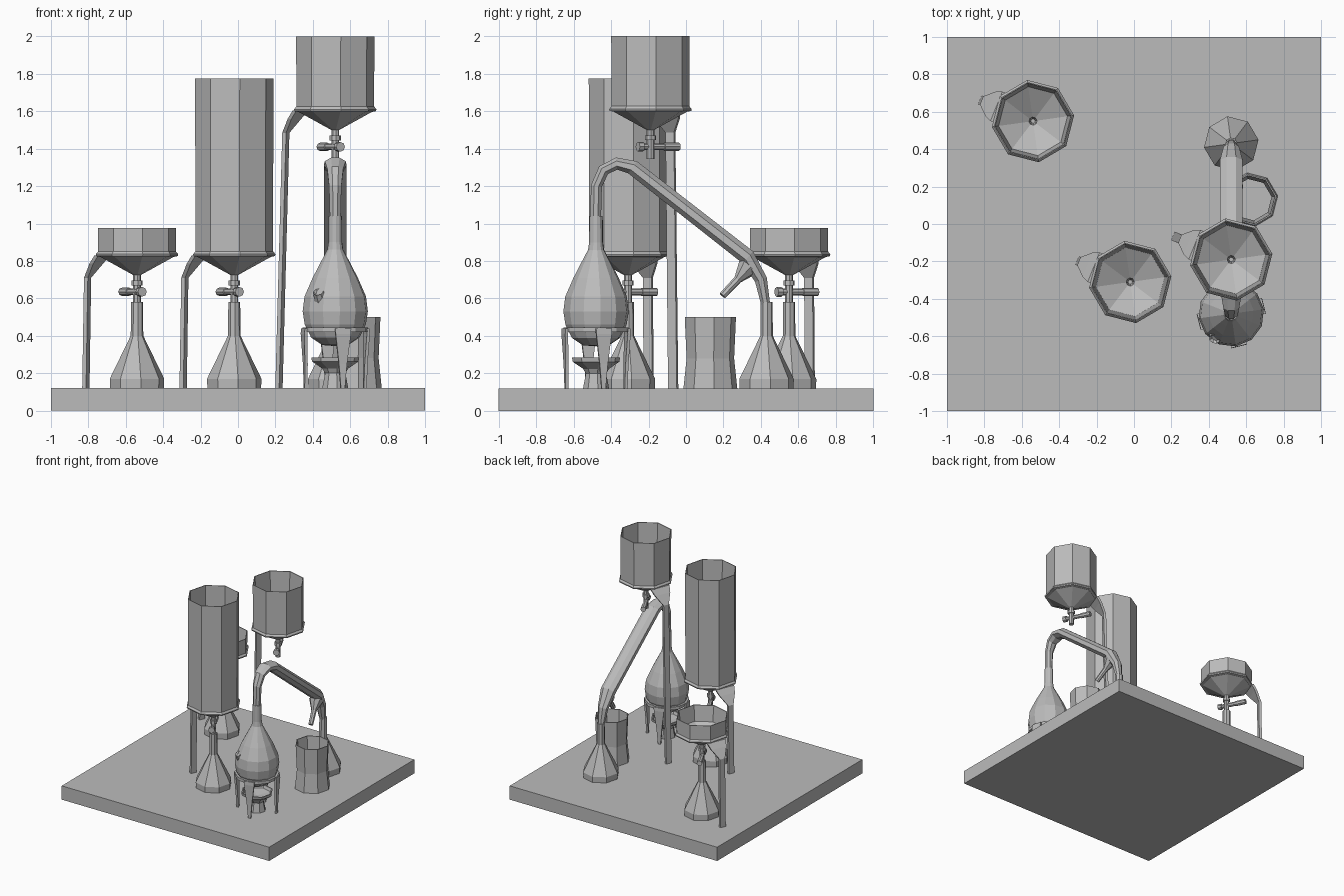
import bpy, bmesh, math
from mathutils import Vector

if "Cube" in bpy.data.objects:
    bpy.data.objects.remove(bpy.data.objects["Cube"])

grey = bpy.data.materials.new("plain_grey")
grey.diffuse_color = (0.5, 0.5, 0.5, 1)
grey.use_nodes = True
grey.node_tree.nodes["Principled BSDF"].inputs["Base Color"].default_value = grey.diffuse_color
ROT = math.radians(8)


def loft(name, rings, loop=False):
    """Skin a list of equal-length point rings; caps the ends unless looped."""
    bm = bmesh.new()
    vs = [[bm.verts.new(p) for p in ring] for ring in rings]
    n = len(vs[0])
    pairs = list(zip(vs, vs[1:])) + ([(vs[-1], vs[0])] if loop else [])
    for a, b in pairs:
        for i in range(n):
            j = (i + 1) % n
            bm.faces.new((a[i], a[j], b[j], b[i]))
    if not loop:
        bm.faces.new(vs[0][::-1])
        bm.faces.new(vs[-1])
    bmesh.ops.remove_doubles(bm, verts=bm.verts, dist=0.0002)
    bmesh.ops.recalc_face_normals(bm, faces=bm.faces)
    me = bpy.data.meshes.new(name)
    bm.to_mesh(me)
    bm.free()
    me.materials.append(grey)
    ob = bpy.data.objects.new(name, me)
    bpy.context.collection.objects.link(ob)
    return ob


def lathe(name, x, y, profile, n=8, rot=ROT, loop=False):
    """Turn (radius, z) points around a vertical axis."""
    return loft(name, [[(x + r * math.cos(rot + math.tau * i / n),
                         y + r * math.sin(rot + math.tau * i / n), z)
                        for i in range(n)] for r, z in profile], loop)


def rod(name, stops, n=8):
    """Straight tapered rod through (point, radius) stops."""
    d = (Vector(stops[-1][0]) - Vector(stops[0][0])).normalized()
    u = d.cross(Vector((0, 0, 1))).normalized()
    w = d.cross(u)
    return loft(name, [[Vector(p) + r * (u * math.cos(math.tau * i / n) + w * math.sin(math.tau * i / n))
                        for i in range(n)] for p, r in stops])


def strip(name, x, y, deg, stops, t):
    """Flat bar facing outward; stops are (distance from axis, z, half width)."""
    a = math.radians(deg)
    out = Vector((math.cos(a), math.sin(a), 0))
    side = Vector((-out.y, out.x, 0))
    rings = []
    for d, z, h in stops:
        c = Vector((x, y, z)) + out * d
        rings.append([c + out * s * t / 2 + side * k * h
                      for s, k in ((-1, -1), (1, -1), (1, 1), (-1, 1))])
    return loft(name, rings)


def flask(name, x, y):
    lathe(name, x, y, [(.145, .12), (.147, .17), (.034, .40), (.032, .58),
                       (.024, .58), (.024, .42), (0, .41)])


def funnel_station(name, x, y, f, top, post_foot):
    # vessel: stem, cone, straight wall, then the inside back down
    lathe(name + "_vessel", x, y, [
        (0, f - .25), (.021, f - .25), (.021, f - .095), (.195, f), (.21, f + .02),
        (.211, top), (.205, top), (.186, f + .02), (.022, f - .075), (.012, f - .12), (0, f - .12)])
    # support ring
    lathe(name + "_ring", x, y, [(.19, f), (.22, f + .006), (.222, f + .016),
                                 (.208, f + .034), (.195, f + .02)], loop=True)
    # stem collar and slanted tap
    lathe(name + "_collar", x, y, [(.03, f - .15), (.03, f - .125)])
    z = f - .185
    d = Vector((-.445, .895, 0))
    c = Vector((x - .005, y, z))
    rod(name + "_tap", [(c - d * .075, .026), (c - d * .045, .026), (c - d * .044, .018),
                        (c + d * .08, .018), (c + d * .081, .022), (c + d * .17, .022)])
    # bracket and post
    strip(name + "_stand", x, y, 158, [(.20, f + .01, .085), (.235, f - .035, .07),
                                       (.285, f - .11, .024), (post_foot, .11, .025)], .022)


# base board
loft("base_board", [[(-1, -1, z), (1, -1, z), (1, 1, z), (-1, 1, z)] for z in (0, .12)])

# three tapped vessels, two of them above flasks
funnel_station("short_funnel", -.54, .55, .82, .975, .295)
funnel_station("tall_tank", -.02, -.31, .82, 1.775, .295)
funnel_station("high_tank", .52, -.19, 1.595, 2.0, .325)
flask("back_flask", -.54, .55)
flask("middle_flask", -.02, -.31)
flask("receiver_flask", .52, .43)

# still boiler
SX, SY = .52, -.48
lathe("still_boiler", SX, SY, [
    (0, .345), (.07, .35), (.13, .39), (.165, .46), (.176, .53), (.166, .61), (.122, .71),
    (.075, .80), (.043, .86), (.037, .90), (.036, 1.04), (0, 1.04)], n=12)
a, b = Vector((.455, -.56, .56)), Vector((.43, -.615, .635))
rod("filler_spout", [(a, .05), (b, .03), (b - (b - a) * .15, .02)])

# tripod-style stand with four legs
lathe("still_ring", SX, SY, [(.15, .42), (.176, .42), (.176, .445), (.15, .445)], n=12, loop=True)
for i in range(4):
    strip("still_leg_%d" % (i + 1), SX, SY, 14 + 90 * i,
          [(.17, .44, .044), (.172, .41, .042), (.165, .25, .022), (.163, .12, .011)], .016)

# burner dish
lathe("burner", SX, SY, [(.07, .12), (.055, .20), (.07, .225), (.125, .262), (.13, .285),
                         (.12, .285), (.11, .262), (0, .245)])

# bent oval pipe: y, z, half width in x, half thickness
PATH = [(-.482, 1.03, .031, .031), (-.478, 1.20, .036, .032), (-.44, 1.285, .046, .034),
        (-.37, 1.32, .06, .035), (-.285, 1.30, .066, .043), (.33, .82, .066, .046),
        (.40, .70, .045, .036), (.425, .57, .028, .026)]
rings = []
for k, (y, z, rx, rn) in enumerate(PATH):
    p, q = PATH[max(k - 1, 0)], PATH[min(k + 1, len(PATH) - 1)]
    t = Vector((q[0] - p[0], q[1] - p[1])).normalized()
    rings.append([(.52 + rx * math.cos(math.tau * (i + .5) / 8),
                   y - t.y * rn * math.sin(math.tau * (i + .5) / 8),
                   z + t.x * rn * math.sin(math.tau * (i + .5) / 8)) for i in range(8)])
loft("condenser_pipe", rings)

# drain nozzle under the pipe
rod("drain_nozzle", [((.525, .33, .77), .06), ((.54, .275, .70), .022), ((.565, .195, .615), .02)])

# waste bucket
lathe("bucket", .625, .13, [(.145, .12), (.128, .28), (.138, .50), (.13, .50),
                            (.112, .27), (.112, .16), (0, .16)])
